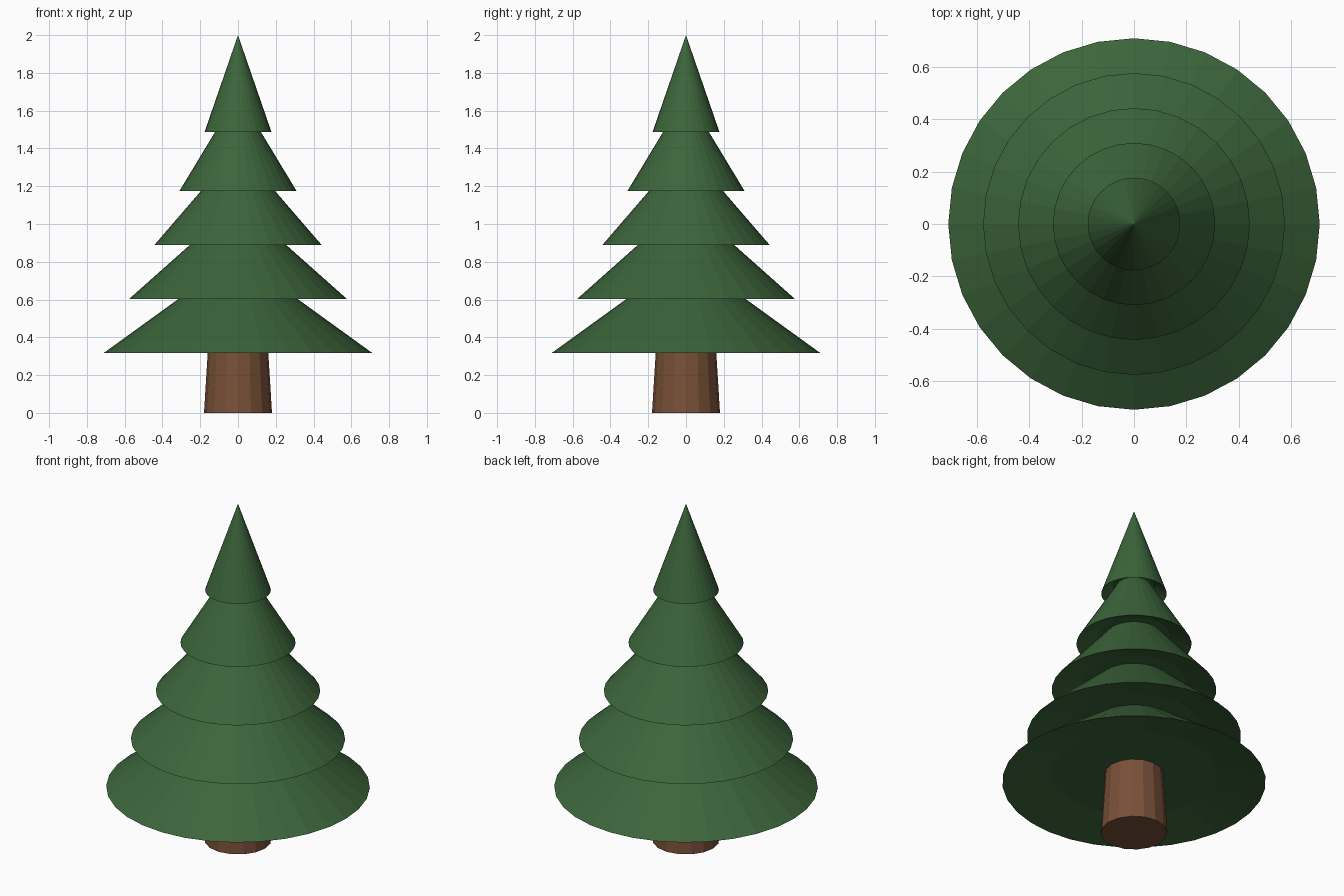
import bpy, bmesh, math

if "Cube" in bpy.data.objects:
    bpy.data.objects.remove(bpy.data.objects["Cube"])


def material(name, color):
    m = bpy.data.materials.new(name)
    m.diffuse_color = (*color, 1)
    m.use_nodes = True
    m.node_tree.nodes["Principled BSDF"].inputs["Base Color"].default_value = m.diffuse_color
    return m


def lathe(name, profile, sides, mat):
    """Spin (radius, z) points around z; zero radius becomes a single pole."""
    bm = bmesh.new()
    rings = []
    for r, z in profile:
        n = sides if r > 0 else 1
        rings.append([bm.verts.new((r * math.cos(2 * math.pi * i / sides),
                                    r * math.sin(2 * math.pi * i / sides), z))
                      for i in range(n)])
    for a, b in zip(rings, rings[1:]):
        for i in range(sides):
            j = (i + 1) % sides
            corners = [a[i % len(a)], a[j % len(a)], b[j % len(b)], b[i % len(b)]]
            bm.faces.new(list(dict.fromkeys(corners)))
    bmesh.ops.recalc_face_normals(bm, faces=bm.faces)
    mesh = bpy.data.meshes.new(name)
    bm.to_mesh(mesh)
    bm.free()
    mesh.materials.append(mat)
    obj = bpy.data.objects.new(name, mesh)
    bpy.context.collection.objects.link(obj)
    return obj


green = material("needles", (0.045, 0.13, 0.043))
brown = material("bark", (0.19, 0.08, 0.04))

# Tapered trunk, reaching up into the lowest tier
lathe("trunk", [(0, 0), (0.18, 0), (0.154, 0.42), (0, 0.42)], 16, brown)

# Five foliage cones, each with a shallow recessed underside
tiers = [(0.71, 0.318), (0.577, 0.603), (0.443, 0.889), (0.31, 1.175), (0.177, 1.487)]
for k, (r, z) in enumerate(tiers, 1):
    lathe(f"foliage_tier_{k}",
          [(0, z + 0.05), (r * 0.63, z + 0.05), (r, z), (0, z + 0.513)], 32, green)
